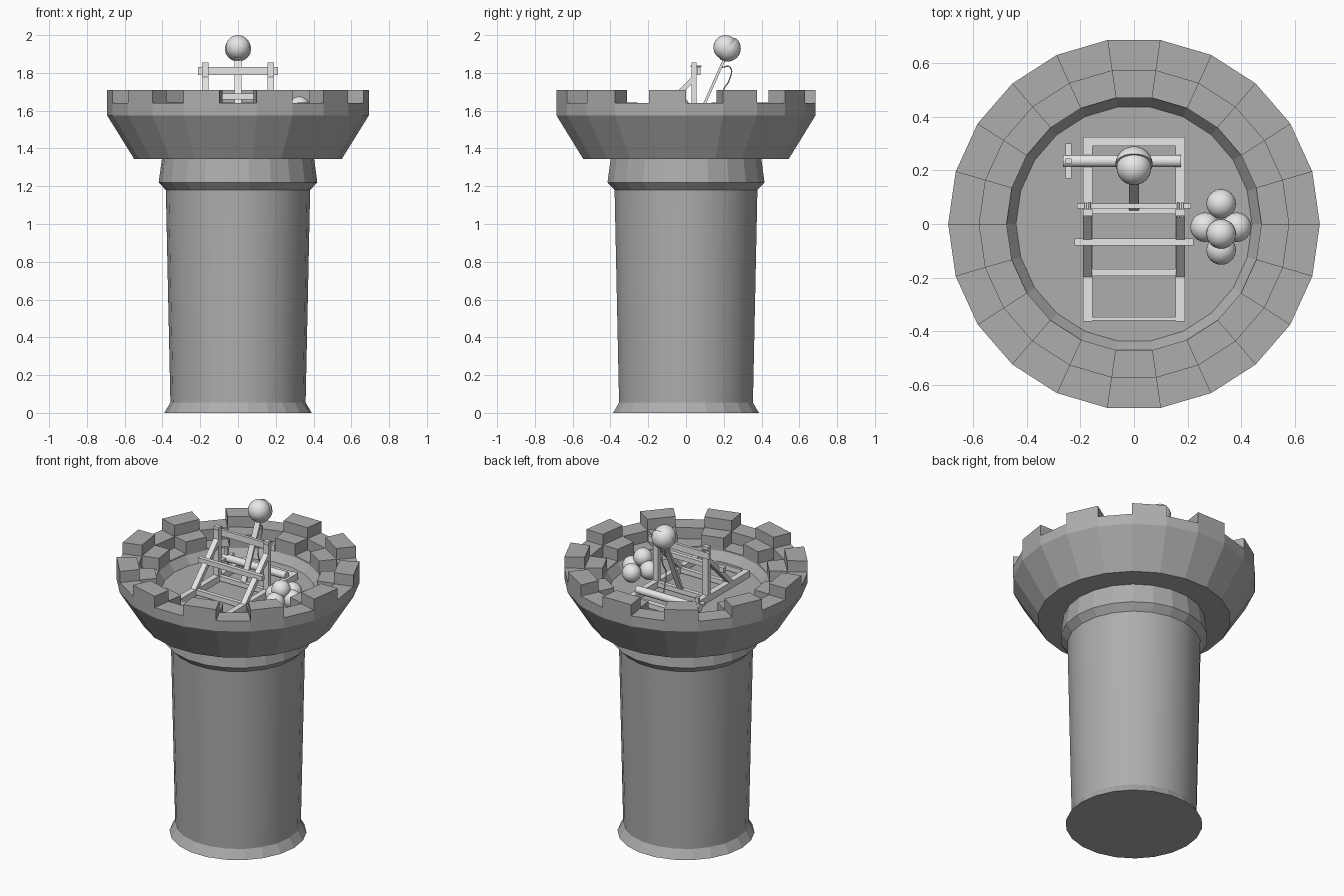
import bpy, bmesh, math
from mathutils import Matrix, Vector

if "Cube" in bpy.data.objects:
    bpy.data.objects.remove(bpy.data.objects["Cube"])

SIDES = 22
STEP = math.tau / SIDES


def material(name, grey):
    m = bpy.data.materials.new(name)
    m.use_nodes = True
    m.diffuse_color = (grey, grey, grey, 1)
    m.node_tree.nodes["Principled BSDF"].inputs["Base Color"].default_value = (grey, grey, grey, 1)
    return m


STONE = material("stone grey", 0.42)
PALE = material("pale grey", 0.8)


def finish(name, bm, mat, smooth=False):
    bmesh.ops.recalc_face_normals(bm, faces=bm.faces)
    mesh = bpy.data.meshes.new(name)
    bm.to_mesh(mesh)
    bm.free()
    mesh.materials.append(mat)
    for p in mesh.polygons:
        p.use_smooth = smooth
    ob = bpy.data.objects.new(name, mesh)
    bpy.context.collection.objects.link(ob)
    return ob


def lathe(name, profile, mat, smooth=False):
    """Revolve a profile of (radius, height) points; a zero radius is a pole."""
    bm = bmesh.new()
    rings = []
    for r, z in profile:
        count = SIDES if r else 1
        rings.append([bm.verts.new((r * math.cos(i * STEP), r * math.sin(i * STEP), z))
                      for i in range(count)])
    for a, b in zip(rings, rings[1:]):
        if len(a) == 1 or len(b) == 1:
            bm.faces.new(a if len(a) > 1 else b)
            continue
        for i in range(SIDES):
            j = (i + 1) % SIDES
            bm.faces.new((a[i], a[j], b[j], b[i]))
    return finish(name, bm, mat, smooth)


def wedges(name, r0, r1, z0, z1):
    """Blocks on every second side of the ring."""
    bm = bmesh.new()
    for k in range(1, SIDES, 2):
        mid = -math.pi / 2 + k * STEP
        cols = []
        for r, a in ((r0, -1), (r1, -1), (r1, 1), (r0, 1)):
            t = mid + a * STEP / 2
            cols.append([bm.verts.new((r * math.cos(t), r * math.sin(t), z)) for z in (z0, z1)])
        bm.faces.new([c[1] for c in cols])
        bm.faces.new([c[0] for c in cols])
        for i in range(4):
            a, b = cols[i], cols[(i + 1) % 4]
            bm.faces.new((a[0], b[0], b[1], a[1]))
    return finish(name, bm, STONE)


def frame(p0, p1):
    p0, p1 = Vector(p0), Vector(p1)
    z = (p1 - p0).normalized()
    x = Vector((0, 1, 0)) if abs(z.x) > 0.9 else Vector((1, 0, 0))
    y = z.cross(x)
    rot = Matrix((x, y, z)).transposed().to_4x4()
    return Matrix.Translation((p0 + p1) / 2) @ rot, (p1 - p0).length


def beam(name, p0, p1, w, d):
    mat, length = frame(p0, p1)
    bm = bmesh.new()
    bmesh.ops.create_cube(bm, size=1, matrix=mat @ Matrix.Diagonal((w, d, length, 1)))
    return finish(name, bm, PALE)


def rod(name, p0, p1, r):
    mat, length = frame(p0, p1)
    bm = bmesh.new()
    bmesh.ops.create_cone(bm, cap_ends=True, segments=16, radius1=r, radius2=r,
                          depth=length, matrix=mat)
    ob = finish(name, bm, PALE, True)
    for p in ob.data.polygons:
        p.use_smooth = len(p.vertices) == 4
    return ob


def ball(name, centre, r, cut=None):
    bm = bmesh.new()
    bmesh.ops.create_uvsphere(bm, u_segments=24, v_segments=16, radius=r)
    if cut:
        res = bmesh.ops.bisect_plane(bm, geom=bm.verts[:] + bm.edges[:] + bm.faces[:],
                                     plane_co=(0, 0, 0), plane_no=cut, clear_outer=True)
        rim = [e for e in res["geom_cut"] if isinstance(e, bmesh.types.BMEdge)]
        bmesh.ops.holes_fill(bm, edges=rim)
    bmesh.ops.translate(bm, verts=bm.verts, vec=centre)
    ob = finish(name, bm, PALE, True)
    for p in ob.data.polygons:
        p.use_smooth = len(p.vertices) <= 4
    return ob


# Tower body
lathe("tower_foot", [(0, 0), (.39, 0), (.358, .055)], STONE)
lathe("tower_shaft", [(.358, .055), (.382, 1.18)], STONE, True)
lathe("tower_collar", [(.382, 1.18), (.42, 1.22), (.403, 1.345)], STONE)
lathe("tower_head", [(.403, 1.345), (.55, 1.345), (.693, 1.575), (.693, 1.64), (.577, 1.64),
                     (.577, 1.57), (.475, 1.57), (.475, 1.56), (.44, 1.51), (0, 1.51)], STONE)

# Battlements and the steps behind them
wedges("merlons", .577, .693, 1.63, 1.71)
wedges("inner_steps", .475, .577, 1.56, 1.643)

# Catapult base, posts and braces
RAIL = .173
for side, s in (("right", -1), ("left", 1)):
    x = s * RAIL
    beam(side + "_rail", (x, -.363, 1.53), (x, .325, 1.53), .036, .04)
    beam(side + "_post", (x, .043, 1.53), (x, .043, 1.855), .036, .026)
    beam(side + "_brace", (x, -.19, 1.54), (x, .04, 1.77), .034, .026)
    for dx in (-.008, .008):
        rod(side + "_bolt", (x + dx, .025, 1.835), (x + dx, .082, 1.835), .004)

for name, y, w in (("front_tie", -.353, .014), ("brace_tie", -.18, .026),
                   ("post_tie", .05, .026), ("back_tie", .307, .034)):
    beam(name, (-RAIL, y, 1.532), (RAIL, y, 1.532), w, .03)
beam("top_crossbar", (-.212, .067, 1.81), (.212, .067, 1.81), .018, .04)
beam("brace_crossbar", (-.222, -.068, 1.675), (.222, -.068, 1.675), .026, .03)

# Winch with a cross handle
rod("winch_axle", (-.265, .235, 1.562), (.175, .235, 1.562), .023)
beam("handle_bar", (-.245, .17, 1.562), (-.245, .3, 1.562), .022, .018)
beam("handle_upright", (-.245, .235, 1.515), (-.245, .235, 1.625), .022, .018)

# Throwing arm, cup and its load
beam("throwing_arm", (0, .048, 1.525), (0, .2, 1.865), .036, .014)
ball("throwing_cup", (0, .22, 1.93), .07, cut=(0, -.8, .6))
ball("loaded_ball", (0, .21, 1.935), .065)

# Rope from the arm to the winch
curve = bpy.data.curves.new("winch_rope", "CURVE")
curve.dimensions = "3D"
curve.bevel_depth = .004
curve.bevel_resolution = 1
curve.resolution_u = 6
path = [(0, .19, 1.83), (0, .233, 1.83), (0, .228, 1.76), (0, .2, 1.71), (0, .225, 1.57)]
spline = curve.splines.new("BEZIER")
spline.bezier_points.add(len(path) - 1)
for point, co in zip(spline.bezier_points, path):
    point.co = co
    point.handle_left_type = point.handle_right_type = "AUTO"
curve.materials.append(PALE)
bpy.context.collection.objects.link(bpy.data.objects.new("winch_rope", curve))

# Pile of spare balls
for x, y, z in ((.325, .075, 1.565), (.265, -.012, 1.565), (.383, -.012, 1.565),
                (.325, -.097, 1.565), (.325, -.037, 1.62)):
    ball("spare_ball", (x, y, z), .055)
